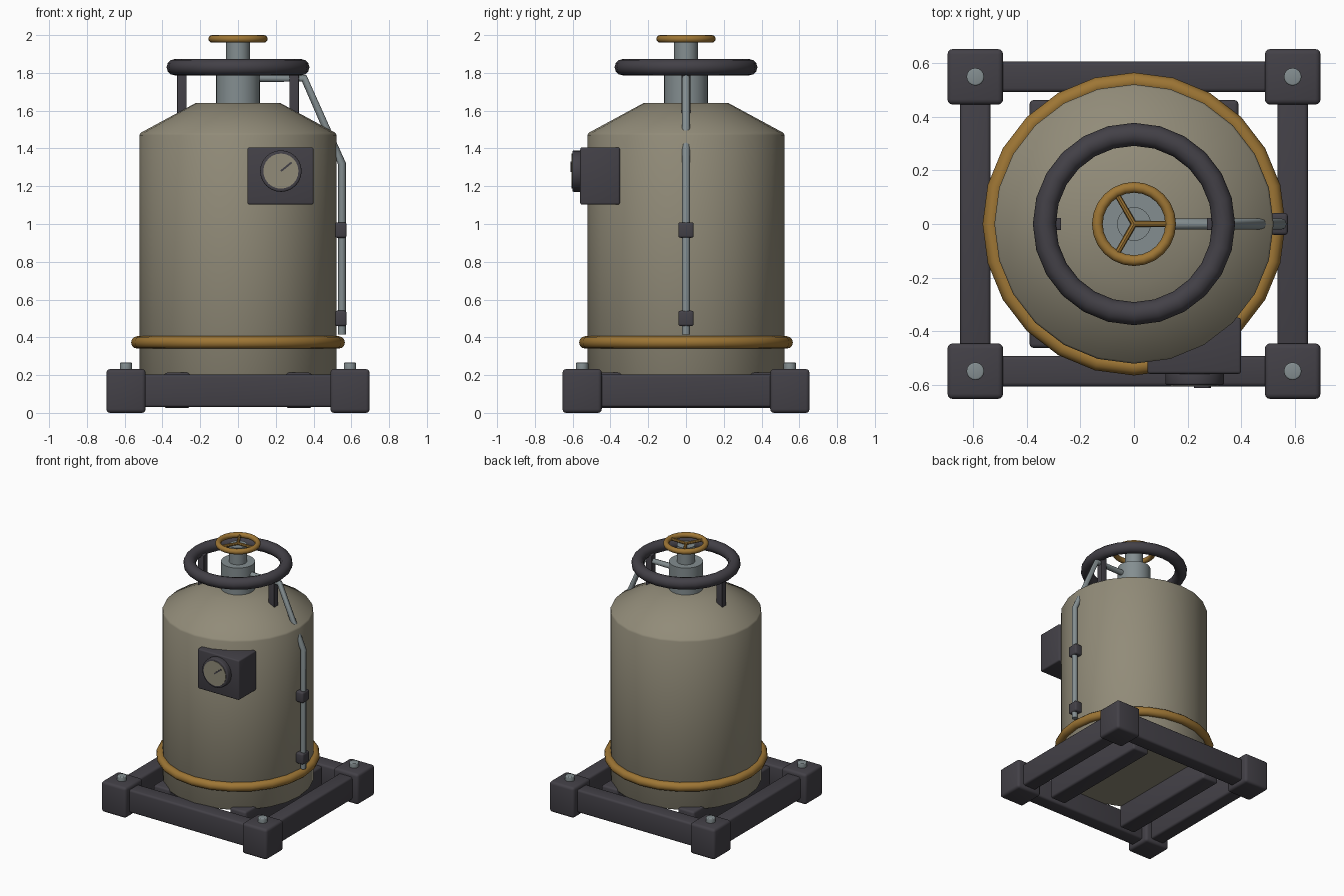
import bpy, bmesh, math
from mathutils import Vector

if "Cube" in bpy.data.objects:
    bpy.data.objects.remove(bpy.data.objects["Cube"])


def material(name, rgb):
    m = bpy.data.materials.new(name)
    m.diffuse_color = (*rgb, 1)
    m.use_nodes = True
    m.node_tree.nodes["Principled BSDF"].inputs["Base Color"].default_value = m.diffuse_color
    return m


OLIVE = material("olive paint", (0.285, 0.26, 0.19))
DARK = material("dark iron", (0.056, 0.052, 0.063))
GOLD = material("brass yellow", (0.34, 0.18, 0.035))
STEEL = material("grey steel", (0.23, 0.27, 0.28))


def finish(ob, name, mat, smooth=True, bevel=0, angle=35):
    ob.name = name
    ob.data.materials.clear()
    ob.data.materials.append(mat)
    bpy.context.view_layer.objects.active = ob
    if bevel:
        b = ob.modifiers.new("Bevel", 'BEVEL')
        b.width, b.segments = bevel, 3
        bpy.ops.object.modifier_apply(modifier=b.name)
    if smooth:
        bpy.ops.object.select_all(action='DESELECT')
        ob.select_set(True)
        bpy.ops.object.shade_smooth_by_angle(angle=math.radians(angle))
    return ob


def box(name, lo, hi, mat, bevel=0.015):
    lo, hi = Vector(lo), Vector(hi)
    bpy.ops.mesh.primitive_cube_add(size=1, location=(lo + hi) / 2)
    ob = bpy.context.object
    ob.scale = hi - lo
    bpy.ops.object.transform_apply(location=False, rotation=False, scale=True)
    return finish(ob, name, mat, bevel=bevel)


def rod(name, a, b, r, mat, sides=24, bevel=0):
    a, b = Vector(a), Vector(b)
    d = b - a
    bpy.ops.mesh.primitive_cylinder_add(vertices=sides, radius=r, depth=d.length, location=(a + b) / 2)
    ob = bpy.context.object
    ob.rotation_euler = d.to_track_quat('Z', 'Y').to_euler()
    return finish(ob, name, mat, bevel=bevel)


def ring(name, z, major, minor, mat, sides=24):
    bpy.ops.mesh.primitive_torus_add(major_segments=sides, minor_segments=12,
                                     major_radius=major, minor_radius=minor, location=(0, 0, z))
    return finish(bpy.context.object, name, mat, angle=60)


def lathe(name, profile, mat, sides=24):
    bm = bmesh.new()
    loops = []
    for r, z in profile:
        loops.append([bm.verts.new((r * math.cos(2 * math.pi * i / sides),
                                    r * math.sin(2 * math.pi * i / sides), z)) for i in range(sides)])
    for p, q in zip(loops, loops[1:]):
        for i in range(sides):
            j = (i + 1) % sides
            bm.faces.new((p[i], p[j], q[j], q[i]))
    bm.faces.new(loops[0][::-1])
    bm.faces.new(loops[-1])
    me = bpy.data.meshes.new(name)
    bm.to_mesh(me)
    bm.free()
    ob = bpy.data.objects.new(name, me)
    bpy.context.collection.objects.link(ob)
    return finish(ob, name, mat)


# Tank with conical shoulder
lathe("tank_body", [(0.515, 0.19), (0.522, 0.2), (0.522, 1.47), (0.515, 1.483), (0.225, 1.64)], OLIVE)
ring("tank_band", 0.373, 0.533, 0.033, GOLD)

# Base frame: corner blocks, bolts, side beams, cross beams
for sx in (-1, 1):
    for sy in (-1, 1):
        cx, cy = sx * 0.593, sy * 0.55
        box("corner_block", (cx - 0.104, cy - 0.104, 0), (cx + 0.104, cy + 0.104, 0.232), DARK, 0.02)
        rod("corner_bolt", (cx, cy, 0.2), (cx, cy, 0.266), 0.033, STEEL, 16, 0.006)
    box("side_beam", (sx * 0.593 - 0.057, -0.5, 0.03), (sx * 0.593 + 0.057, 0.5, 0.203), DARK)
    box("end_beam", (-0.54, sx * 0.55 - 0.057, 0.03), (0.54, sx * 0.55 + 0.057, 0.203), DARK)
    box("cross_beam", (sx * 0.322 - 0.068, -0.463, 0.025), (sx * 0.322 + 0.068, 0.463, 0.213), DARK)
    # Posts of the top guard
    box("guard_post", (sx * 0.297 - 0.025, -0.023, 1.5), (sx * 0.297 + 0.025, 0.023, 1.82), DARK, 0.004)
ring("guard_ring", 1.83, 0.335, 0.043, DARK)

# Valve neck, stem and handwheel
rod("valve_collar", (0, 0, 1.6), (0, 0, 1.845), 0.117, STEEL)
rod("valve_stem", (0, 0, 1.8), (0, 0, 1.972), 0.063, STEEL)
ring("handwheel_rim", 1.98, 0.137, 0.02, GOLD)
for k in range(3):
    a = k * 2 * math.pi / 3
    rod("handwheel_spoke", (0, 0, 1.98), (0.137 * math.cos(a), 0.137 * math.sin(a), 1.98), 0.011, GOLD, 8)

# Gauge housing, bezel, face and needle
box("gauge_box", (0.05, -0.56, 1.103), (0.4, -0.35, 1.405), DARK, 0.01)
GX, GZ = 0.227, 1.28
rod("gauge_bezel", (GX, -0.55, GZ), (GX, -0.602, GZ), 0.11, DARK, 24, 0.008)
rod("gauge_face", (GX, -0.6, GZ), (GX, -0.605, GZ), 0.093, OLIVE)
needle = box("gauge_needle", (0, -0.004, -0.005), (0.073, 0.004, 0.005), DARK, 0)
for v in needle.data.vertices:
    v.co.x += 0.0365
needle.location = (GX, -0.608, GZ)
needle.rotation_euler = (0, -math.radians(39), 0)

# Bent pipe from the neck down the right side
cu = bpy.data.curves.new("side_pipe", 'CURVE')
cu.dimensions = '3D'
cu.bevel_depth, cu.bevel_resolution, cu.use_fill_caps = 0.021, 2, True
path = [(0.09, 1.772), (0.35, 1.772), (0.55, 1.32), (0.55, 0.415)]
sp = cu.splines.new('POLY')
sp.points.add(len(path) - 1)
for p, (x, z) in zip(sp.points, path):
    p.co = (x, 0, z, 1)
pipe = bpy.data.objects.new("side_pipe", cu)
bpy.context.collection.objects.link(pipe)
bpy.ops.object.select_all(action='DESELECT')
pipe.select_set(True)
bpy.context.view_layer.objects.active = pipe
bpy.ops.object.convert(target='MESH')
finish(bpy.context.object, "side_pipe", STEEL, angle=50)
for z in (0.5, 0.968):
    box("pipe_clamp", (0.512, -0.041, z - 0.041), (0.575, 0.041, z + 0.041), DARK, 0.012)
